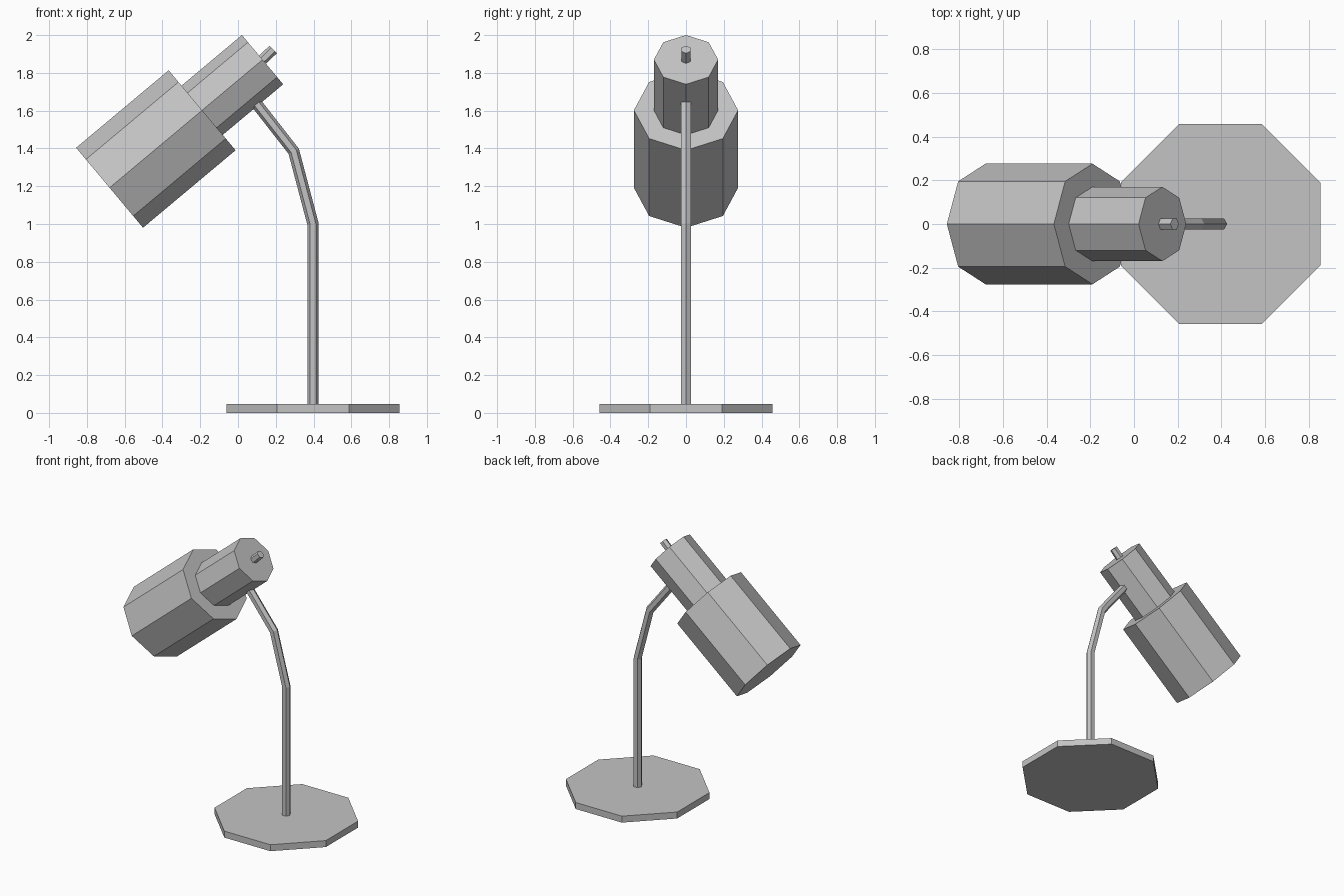
import bpy
import bmesh
from math import cos, sin, pi
from mathutils import Vector

old = bpy.data.objects.get("Cube")
if old:
    bpy.data.objects.remove(old, do_unlink=True)

# One grey metal for the whole lamp
GREY = (0.55, 0.55, 0.55, 1)
metal = bpy.data.materials.new("grey_metal")
metal.use_nodes = True
metal.diffuse_color = GREY
metal.node_tree.nodes["Principled BSDF"].inputs["Base Color"].default_value = GREY


def sweep(name, path, radius, sides, turn=0.0):
    """Capped flat-faced tube along a path of (x, z) points, with mitred bends."""
    pts = [Vector((x, 0, z)) for x, z in path]
    across = Vector((0, 1, 0))
    bm = bmesh.new()
    rings = []
    for i, p in enumerate(pts):
        before = (p - pts[i - 1]).normalized() if i else (pts[1] - p).normalized()
        after = (pts[i + 1] - p).normalized() if i + 1 < len(pts) else before
        along = (before + after).normalized()
        side = across.cross(along) / along.dot(after)
        angles = [turn + 2 * pi * k / sides for k in range(sides)]
        rings.append([bm.verts.new(p + radius * (cos(a) * side + sin(a) * across))
                      for a in angles])
    for low, high in zip(rings, rings[1:]):
        for k in range(sides):
            n = (k + 1) % sides
            bm.faces.new((low[k], low[n], high[n], high[k]))
    bm.faces.new(rings[0])
    bm.faces.new(rings[-1])
    bmesh.ops.recalc_face_normals(bm, faces=bm.faces)
    mesh = bpy.data.meshes.new(name)
    bm.to_mesh(mesh)
    bm.free()
    mesh.materials.append(metal)
    obj = bpy.data.objects.new(name, mesh)
    bpy.context.collection.objects.link(obj)
    return obj


# Foot and bent stem
STEM_X = 0.397
sweep("base", [(STEM_X, 0), (STEM_X, 0.048)], 0.495, 8, pi / 8)
sweep("stem", [(STEM_X, 0.04), (STEM_X, 1.0), (0.295, 1.385), (0.092, 1.645)], 0.03, 6)

# Tilted head: wide shade, narrow socket housing and switch pin on one axis
shade_front, shade_back = (-0.68, 1.192), (-0.19, 1.602)
housing_back, pin_tip = (0.13, 1.87), (0.186, 1.924)
sweep("shade", [shade_front, shade_back], 0.276, 8)
sweep("socket_housing", [shade_back, housing_back], 0.17, 8)
sweep("switch_pin", [housing_back, pin_tip], 0.028, 6)
